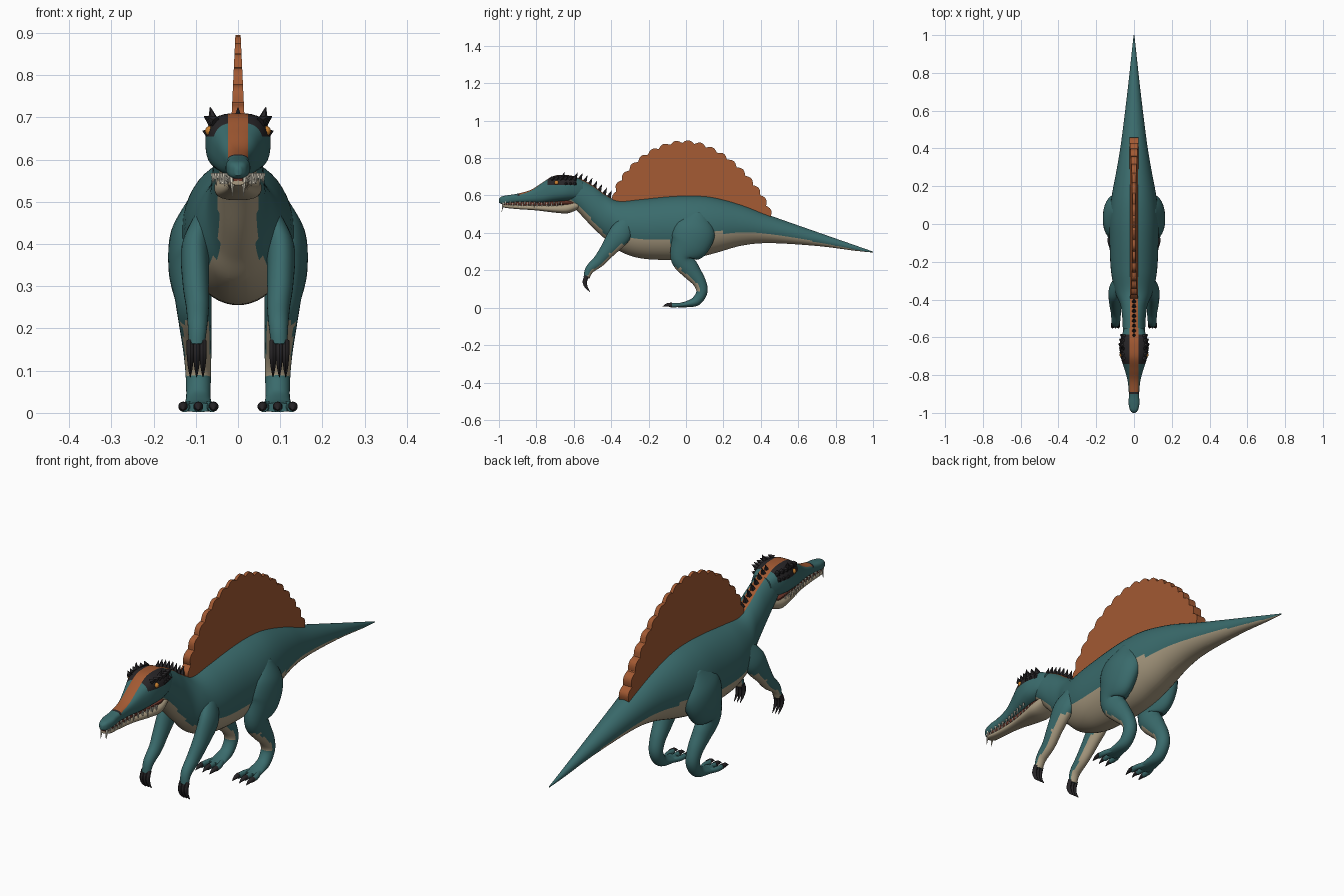
import bpy, bmesh, math
from mathutils import Vector, Matrix

if "Cube" in bpy.data.objects:
    bpy.data.objects.remove(bpy.data.objects["Cube"])

COLOURS = {
    "teal_hide": (0.042, 0.147, 0.15), "beige_belly": (0.4, 0.33, 0.22),
    "orange_crest": (0.36, 0.1, 0.032), "black_horn": (0.02, 0.018, 0.02),
    "ivory_teeth": (0.75, 0.7, 0.58), "amber_eye": (0.6, 0.22, 0.03),
    "dark_mouth": (0.16, 0.04, 0.025)}
MATS = {}
for label, rgb in COLOURS.items():
    m = bpy.data.materials.new(label)
    m.use_nodes = True
    m.diffuse_color = (*rgb, 1)
    m.node_tree.nodes["Principled BSDF"].inputs["Base Color"].default_value = (*rgb, 1)
    m.roughness = 0.8
    MATS[label] = m
NAMES = list(COLOURS)


def finish(name, bm, rule, angle=40, cuts=()):
    """Cut clean colour borders, colour faces by rule and create the object."""
    for axis, value in cuts:
        no = Vector((0, 0, 0))
        no[axis] = 1
        bmesh.ops.bisect_plane(bm, geom=bm.verts[:] + bm.edges[:] + bm.faces[:],
                               plane_co=no * value, plane_no=no, dist=1e-5)
    bmesh.ops.recalc_face_normals(bm, faces=bm.faces[:])
    used = []
    for f in bm.faces:
        col = rule if isinstance(rule, str) else rule(f.calc_center_median(), f.normal)
        if col not in used:
            used.append(col)
        f.material_index = used.index(col)
    me = bpy.data.meshes.new(name)
    bm.to_mesh(me)
    bm.free()
    for col in used:
        me.materials.append(MATS[col])
    ob = bpy.data.objects.new(name, me)
    bpy.context.collection.objects.link(ob)
    bpy.ops.object.select_all(action="DESELECT")
    ob.select_set(True)
    bpy.context.view_layer.objects.active = ob
    bpy.ops.object.shade_smooth_by_angle(angle=math.radians(angle))
    return ob


def smooth(table, steps):
    """Catmull-Rom through the rows of a table."""
    rows = [Vector(r) for r in table]
    out = []
    for i in range(len(rows) - 1):
        a, b, c, d = rows[max(i - 1, 0)], rows[i], rows[i + 1], rows[min(i + 2, len(rows) - 1)]
        for k in range(steps):
            t = k / steps
            out.append(b + (c - a) * (t / 2) + (a * 2 - b * 5 + c * 4 - d) * (t * t / 2)
                       + (b * 3 - a - c * 3 + d) * (t ** 3 / 2))
    return out + [rows[-1]]


def lookup(table, y, col):
    """Linear value of a column at y, for rows sorted by y."""
    for p, q in zip(table, table[1:]):
        if y <= q[0]:
            t = max(0, (y - p[0]) / (q[0] - p[0]))
            return p[col] + (q[col] - p[col]) * t
    return table[-1][col]


def skin(bm, rings):
    loops = [[bm.verts.new(p) for p in ring] for ring in rings]
    for a, b in zip(loops, loops[1:]):
        for i in range(len(a)):
            j = (i + 1) % len(a)
            bm.faces.new((a[i], a[j], b[j], b[i]))
    bm.faces.new(loops[0])
    bm.faces.new(loops[-1])


def ring(centre, u, v, n, p=1.0):
    pts = []
    for i in range(n):
        a = math.tau * (i + 0.5) / n
        c, s = math.cos(a), math.sin(a)
        pts.append(centre + u * math.copysign(abs(c) ** p, c) + v * math.copysign(abs(s) ** p, s))
    return pts


def trunk(table, steps, n, p=1.0):
    """Loft of upright sections given as y, bottom, top, half width."""
    bm = bmesh.new()
    skin(bm, [ring(Vector((0, y, (lo + hi) / 2)), Vector((w, 0, 0)), Vector((0, 0, (hi - lo) / 2)), n, p)
              for y, lo, hi, w in smooth(table, steps)])
    return bm


def limb(bm, table, side=1, steps=6, n=18):
    """Tube along x, y, z with a width radius and a depth radius."""
    rows = smooth([Vector(r) for r in table], steps)
    pts = [Vector((r[0] * side, r[1], r[2])) for r in rows]
    rings = []
    for i, r in enumerate(rows):
        d = pts[min(i + 1, len(pts) - 1)] - pts[max(i - 1, 0)]
        d.x = 0
        v = d.normalized().cross(Vector((1, 0, 0)))
        rings.append(ring(pts[i], Vector((r[3], 0, 0)), v * r[4], n))
    skin(bm, rings)


def spike(bm, base, tip, r, n=6):
    base, tip = Vector(base), Vector(tip)
    d = tip - base
    mat = Matrix.Translation((base + tip) / 2) @ d.to_track_quat("Z", "Y").to_matrix().to_4x4()
    bmesh.ops.create_cone(bm, cap_ends=True, segments=n, radius1=r, radius2=r * 0.05,
                          depth=d.length, matrix=mat)


# Body, neck and tail
BODY = [(-.64, .57, .69, .05), (-.58, .515, .695, .058), (-.5, .43, .655, .062), (-.43, .365, .605, .072),
        (-.36, .305, .572, .1), (-.25, .265, .58, .122), (-.1, .255, .595, .13), (.03, .262, .6, .132),
        (.15, .29, .59, .118), (.3, .332, .55, .09), (.45, .345, .493, .066), (.7, .33, .405, .035),
        (.9, .305, .335, .013), (1, .295, .3, .002)]
BELLY = [(-.64, .25), (-.5, .17), (-.42, .1), (-.36, .14), (-.3, .3), (-.1, .3), (0, .2),
         (.15, .38), (.3, .32), (.5, .36), (.8, .25), (1, .2)]


def body_rule(c, n):
    lo, hi = lookup(BODY, c.y, 1), lookup(BODY, c.y, 2)
    if c.z < lo + (hi - lo) * lookup(BELLY, c.y, 1):
        return "beige_belly"
    if c.y < -.39 and abs(c.x) < .02 and n.z > 0:
        return "orange_crest"
    return "teal_hide"


finish("body", trunk(BODY, 9, 44), body_rule, 60, [(0, -.02), (0, .02), (1, -.39)])

# Upper skull with dark eye patches and a crest stripe
SKULL = [(-1, .562, .583, .008), (-.985, .555, .595, .021), (-.95, .557, .602, .029), (-.9, .562, .61, .027),
         (-.83, .562, .63, .034), (-.77, .56, .668, .05), (-.71, .565, .704, .069), (-.65, .57, .71, .077),
         (-.6, .575, .703, .068), (-.55, .58, .68, .05)]


def skull_rule(c, n):
    if n.z > .3 and -.9 < c.y < -.89:
        return "black_horn"
    if n.z > .15 and abs(c.x) < .024 and c.y > -.89:
        return "orange_crest"
    return "black_horn" if c.z > .655 and -.74 < c.y < -.585 else "teal_hide"


finish("skull", trunk(SKULL, 6, 32, .72), skull_rule, 50,
       [(0, -.024), (0, .024), (1, -.9), (1, -.89), (1, -.74), (1, -.585), (2, .655)])

# Lower jaw and mouth lining
JAW = [(-.985, .54, .55, .014), (-.96, .533, .552, .024), (-.9, .527, .55, .022), (-.8, .52, .548, .028),
       (-.7, .508, .55, .046), (-.63, .505, .56, .056), (-.57, .53, .575, .045)]
finish("lower_jaw", trunk(JAW, 5, 24, .8), "beige_belly", 50)
finish("mouth_lining", trunk([(y, .54, .575, w * .8) for y, lo, hi, w in JAW], 3, 16), "dark_mouth")

# Teeth
bm = bmesh.new()
for side in (1, -1):
    for i in range(12):
        y = -.965 + i * .026
        x = side * lookup(SKULL, y, 3) * .82
        size = .024 if i % 3 else .032
        spike(bm, (x, y, .568), (x, y - .002, .568 - size), .0055)
        xl = side * lookup(JAW, y, 3) * .85
        spike(bm, (xl, y + .013, .543), (xl, y + .012, .566), .0045)
    spike(bm, (side * .014, -.975, .566), (side * .013, -.985, .512), .008)
finish("teeth", bm, "ivory_teeth")

# Brow horns, eye scutes and eyes
for side, word in ((1, "left"), (-1, "right")):
    bm = bmesh.new()
    spike(bm, (side * .058, -.66, .69), (side * .066, -.65, .725), .014)
    for i in range(6):
        y = -.715 + i * .024
        w = lookup(SKULL, y, 3)
        spike(bm, (side * w * .8, y, .69), (side * (w + .005), y + .012, .703), .014, 5)
        if i > 2:
            spike(bm, (side * w * .88, y, .662), (side * (w + .008), y + .008, .668), .014, 5)
    finish(word + "_brow_horns", bm, "black_horn", 20)
    bm = bmesh.new()
    bmesh.ops.create_uvsphere(bm, u_segments=12, v_segments=8, radius=.012,
                              matrix=Matrix.Translation((side * .066, -.692, .668)))
    finish(word + "_eye", bm, "amber_eye")

# Neck spikes
bm = bmesh.new()
for i in range(8):
    y = -.595 + i * .026
    z = lookup(BODY, y, 2)
    spike(bm, (0, y, z - .008), (0, y + .016, z + .03), .014, 5)
finish("neck_spikes", bm, "black_horn", 20)

# Back sail with a scalloped rim
RIM = [(-.385, .56), (-.365, .64), (-.325, .705), (-.265, .77), (-.19, .825), (-.1, .865), (0, .88),
       (.1, .858), (.2, .805), (.3, .722), (.38, .625), (.425, .55), (.452, .485)]
rim = smooth(RIM, 16)
lengths = [0]
for p, q in zip(rim, rim[1:]):
    lengths.append(lengths[-1] + (q - p).length)
rings = []
for i, p in enumerate(rim):
    d = (rim[min(i + 1, len(rim) - 1)] - rim[max(i - 1, 0)]).normalized()
    bump = .016 * abs(math.sin(math.pi * 18 * lengths[i] / lengths[-1]))
    y, z = p.x - d.y * bump, p.y + d.x * bump
    low = lookup(BODY, p.x, 2) - .04
    t0, t1 = (.006 + (.9 - max(h, .5)) * .047 for h in (low, z))
    rings.append([Vector(v) for v in ((-t0, p.x, low), (t0, p.x, low), (t1, y, z), (-t1, y, z))])
bm = bmesh.new()
skin(bm, rings)
finish("back_sail", bm, "orange_crest", 30)

# Limbs
LEG = [(.07, .07, .51, .045, .05), (.1, .05, .43, .058, .11), (.112, .02, .345, .053, .108),
       (.106, -.018, .265, .043, .065), (.1, .025, .2, .038, .05), (.096, .07, .14, .033, .036),
       (.094, .085, .085, .03, .03), (.094, .055, .036, .029, .026), (.094, .0, .018, .034, .016),
       (.094, -.045, .013, .036, .011)]
ARM = [(.075, -.31, .46, .03, .045), (.1, -.355, .39, .034, .06), (.1, -.42, .305, .031, .042),
       (.096, -.465, .25, .027, .033), (.096, -.515, .205, .023, .024), (.098, -.532, .16, .019, .016)]


def leg_rule(c, n):
    return "beige_belly" if .085 < c.z < .215 and n.y < -.3 and n.z < 0 else "teal_hide"


def arm_rule(c, n):
    return "beige_belly" if c.z < .34 and n.y > .25 and n.z < .1 else "teal_hide"


for side, word in ((1, "left"), (-1, "right")):
    bm = bmesh.new()
    limb(bm, LEG, side, 7, 28)
    for dx in (-.033, 0, .033):
        x = .094 + dx
        limb(bm, [(.094 + dx * .6, -.01, .016, .012, .012), (x, -.05, .014, .012, .012),
                  (x, -.085, .014, .011, .012)], side, 4, 12)
    finish(word + "_leg", bm, leg_rule, 60)

    bm = bmesh.new()
    for dx in (-.036, 0, .036):
        x = .094 + dx
        limb(bm, [(x, -.075, .015, .012, .012), (x, -.1, .015, .009, .009),
                  (x, -.125, .006, .001, .001)], side, 4, 10)
    finish(word + "_toe_claws", bm, "black_horn")

    bm = bmesh.new()
    limb(bm, ARM, side, 7, 24)
    finish(word + "_arm", bm, arm_rule, 60)

    bm = bmesh.new()
    for dx in (-.015, 0, .015):
        x = .098 + dx
        limb(bm, [(x, -.53, .17, .009, .011), (x, -.541, .14, .009, .012),
                  (x, -.533, .11, .006, .008), (x, -.513, .085, .001, .001)], side, 4, 10)
    finish(word + "_hand_claws", bm, "black_horn")
